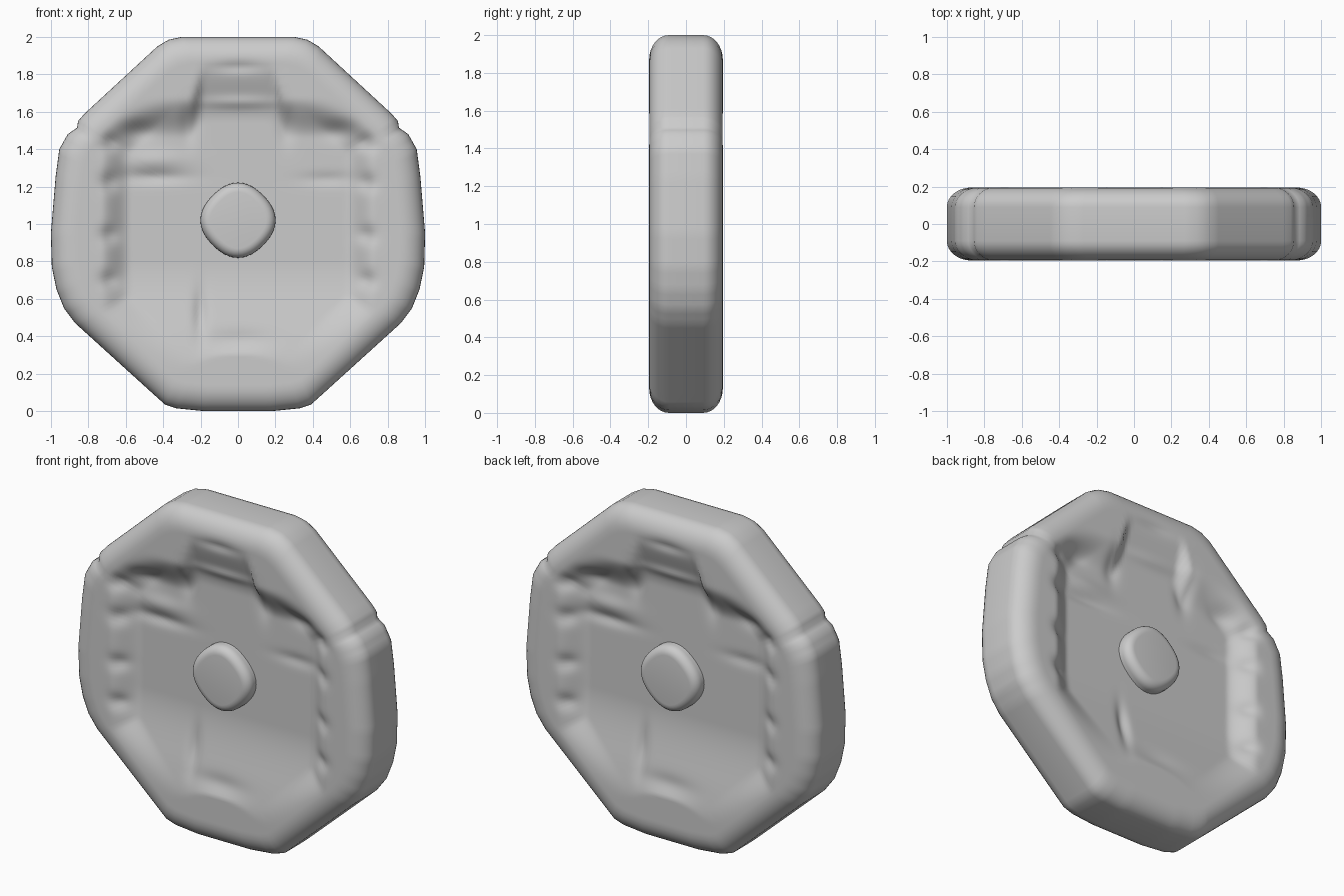
import bpy, bmesh, math

cube = bpy.data.objects.get("Cube")
if cube:
    bpy.data.objects.remove(cube)

GREY = (0.6, 0.6, 0.6, 1)
clay = bpy.data.materials.new("mid grey")
clay.use_nodes = True
clay.diffuse_color = GREY
clay.node_tree.nodes["Principled BSDF"].inputs["Base Color"].default_value = GREY

CENTRE = 1.0   # height of the disc centre
HALF = 0.195   # half the thickness


def step(a, b, v):
    t = min(max((v - a) / (b - a), 0), 1)
    return t * t * (3 - 2 * t)


# Soft hollows (minus) and swellings (plus): x, z, width, height, amount
DENTS = [
    (-0.45, 1.25, 0.18, 0.035, -0.015), (-0.45, 1.34, 0.16, 0.05, 0.015),
    (0.48, 1.24, 0.14, 0.035, -0.01), (-0.2, 0.52, 0.035, 0.13, -0.022),
    (0, 0.27, 0.17, 0.06, 0.012), (0, 0.38, 0.16, 0.05, -0.012),
    (0, 1.84, 0.12, 0.03, -0.012), (0, 1.65, 0.2, 0.03, 0.012),
]
for side in (-1, 1):
    DENTS += [
        (side * 0.26, 1.54, 0.045, 0.1, -0.02),
        (side * 0.55, 1.5, 0.09, 0.05, -0.02),
        (side * 0.88, 1.5, 0.06, 0.025, -0.03),
    ]
    # scalloped notches in the side walls
    DENTS += [(side * 0.69, z, 0.05, 0.045, -0.022) for z in (0.7, 0.94, 1.22, 1.43)]


def face_height(x, z):
    """Distance of the sculpted face from the middle plane."""
    dz = z - CENTRE
    ax, az = abs(x), abs(dz)
    recess = 1 - step(0.84, 1.08, max(ax / 0.68, (ax + az) / 1.13))
    # the floor climbs slowly to the lower rim and faster to the upper one,
    # where a central bay reaches higher than the shoulders
    if dz < 0:
        recess *= 1 - step(0.2, 0.8, az)
    else:
        bay = 1 - step(0.18, 0.26, ax)
        recess *= 1 - step(0.46 + 0.08 * bay, 0.68 + 0.2 * bay, az)
    h = HALF - 0.085 * recess
    for px, pz, w, t, amount in DENTS:
        h += amount * math.exp(-((x - px) / w) ** 2 - ((z - pz) / t) ** 2)
    return min(h, HALF)


# Octagonal outline with worn corners and a notch on each shoulder
RIGHT = [(0.3, 2.0), (0.37, 1.985), (0.43, 1.95), (0.82, 1.59), (0.855, 1.55),
         (0.86, 1.515), (0.91, 1.48), (0.955, 1.4), (0.975, 1.25), (1.0, 0.95),
         (0.995, 0.77), (0.97, 0.65), (0.93, 0.55), (0.87, 0.47),
         (0.44, 0.08), (0.39, 0.035), (0.33, 0.015), (0.18, 0.0)]
corners = RIGHT + [(-x, z) for x, z in reversed(RIGHT)]
outline = []
for (x0, z0), (x1, z1) in zip(corners, corners[1:] + corners[:1]):
    n = max(1, round(math.hypot(x1 - x0, z1 - z0) / 0.03))
    outline += [(x0 + (x1 - x0) * i / n, z0 + (z1 - z0) * i / n - CENTRE) for i in range(n)]

# Disc body: nested rings for both faces, rounded into the outer band
bm = bmesh.new()
RINGS, BEVEL = 60, 8
ROUND_IN, ROUND_DEEP = 0.13, 0.105


def make_ring(scale, height, side):
    ring = []
    for x, z in outline:
        px, pz = x * scale, z * scale + CENTRE
        # the back repeats the front after a half turn about the upright axis
        h = height if height is not None else face_height(px * -side, pz)
        ring.append(bm.verts.new((px, side * h, pz)))
    return ring


def bridge(a, b):
    for i in range(len(a)):
        j = (i + 1) % len(a)
        bm.faces.new((a[i], a[j], b[j], b[i]))


outer = []
for side in (-1, 1):
    rings = [make_ring((1 - ROUND_IN) * (k + 1) / RINGS, None, side) for k in range(RINGS)]
    for k in range(1, BEVEL + 1):
        a = k / BEVEL * math.pi / 2
        rings.append(make_ring(1 - ROUND_IN * (1 - math.sin(a)),
                               HALF - ROUND_DEEP * (1 - math.cos(a)), side))
    bm.faces.new(rings[0])
    for a, b in zip(rings, rings[1:]):
        bridge(a, b)
    outer.append(rings[-1])
bridge(*outer)
bmesh.ops.recalc_face_normals(bm, faces=bm.faces)
mesh = bpy.data.meshes.new("octagonal_disc")
bm.to_mesh(mesh)
bm.free()
disc = bpy.data.objects.new("octagonal_disc", mesh)
bpy.context.collection.objects.link(disc)
mesh.materials.append(clay)
mesh.shade_smooth()

# Hub: slightly squared boss with a wide rounded edge on both faces
bpy.ops.mesh.primitive_cylinder_add(vertices=48, radius=0.195, depth=0.37,
                                    location=(0, 0, 1.02), rotation=(math.pi / 2, 0, 0))
hub = bpy.context.object
hub.name = "hub"
for v in hub.data.vertices:
    swell = 1 + 0.03 * math.cos(4 * math.atan2(v.co.y, v.co.x))
    v.co.x *= swell
    v.co.y *= swell
hub.data.materials.append(clay)
bevel = hub.modifiers.new("rounded edge", "BEVEL")
bevel.width = 0.05
bevel.segments = 6
bevel.limit_method = "ANGLE"
bevel.angle_limit = math.radians(40)
hub.data.shade_smooth()
